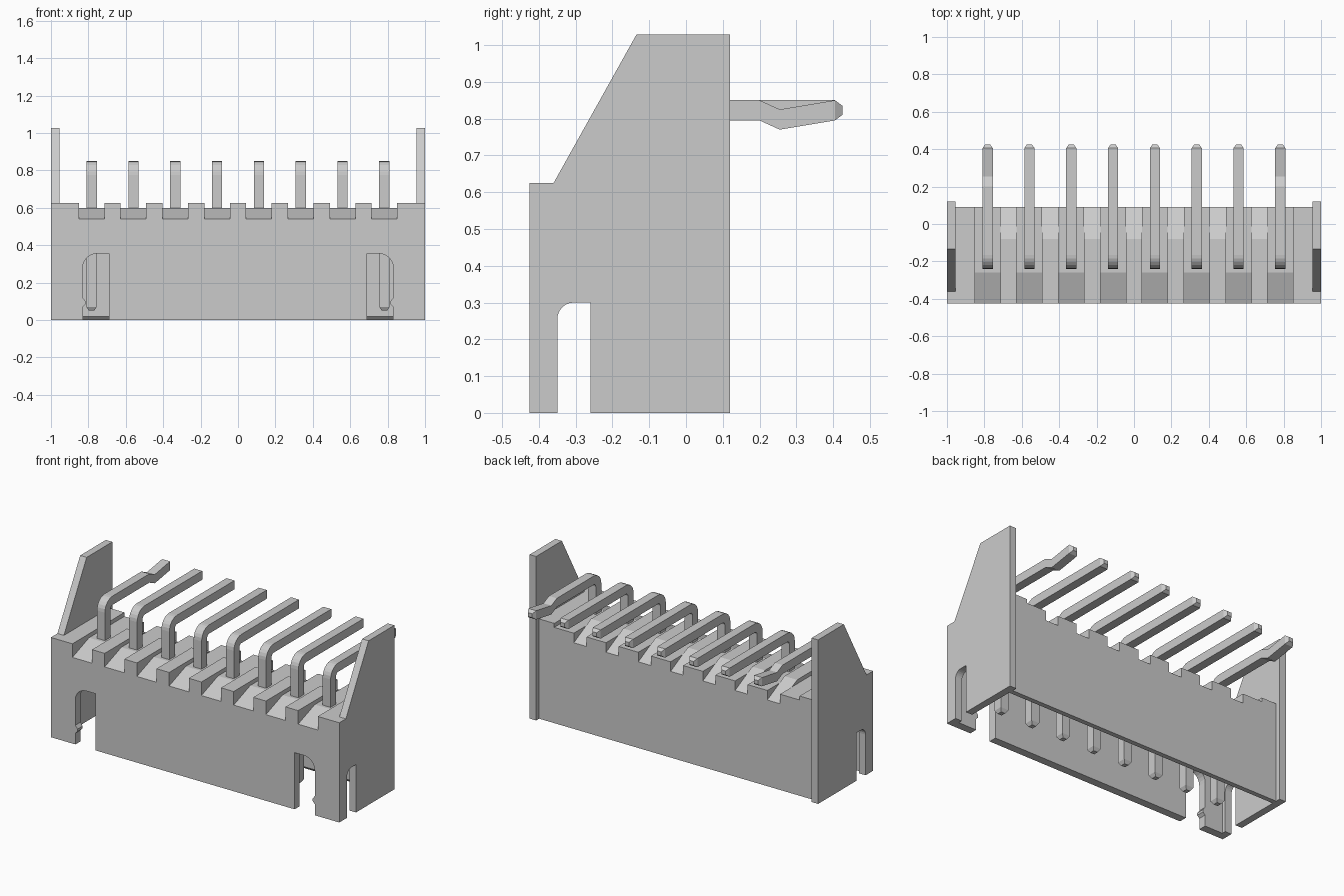
import bpy, bmesh
from math import sin, cos, pi
from mathutils import Vector

if "Cube" in bpy.data.objects:
    bpy.data.objects.remove(bpy.data.objects["Cube"])

def extrude(name, pts, axis, a, b):
    """Prism from a 2D profile: axis 'x' takes (y, z) points, axis 'y' takes (x, z)."""
    def put(p, t):
        return (t, p[0], p[1]) if axis == 'x' else (p[0], t, p[1])
    bm = bmesh.new()
    va = [bm.verts.new(put(p, a)) for p in pts]
    vb = [bm.verts.new(put(p, b)) for p in pts]
    bm.faces.new(va)
    bm.faces.new(vb)
    n = len(pts)
    for i in range(n):
        j = (i + 1) % n
        bm.faces.new((va[i], va[j], vb[j], vb[i]))
    return finish(name, bm)

def finish(name, bm):
    bmesh.ops.recalc_face_normals(bm, faces=bm.faces)
    me = bpy.data.meshes.new(name)
    bm.to_mesh(me)
    bm.free()
    ob = bpy.data.objects.new(name, me)
    bpy.context.collection.objects.link(ob)
    return ob

def arc(cx, cz, r, a0, a1, n=6):
    return [(cx + r * cos(a0 + (a1 - a0) * i / n), cz + r * sin(a0 + (a1 - a0) * i / n))
            for i in range(n + 1)]

FRONT, BACK, ROOF, TOP = -0.425, 0.09, 0.42, 0.625
PITCH, HALF = 0.2236, 0.068
PINS = [(i - 3.5) * PITCH for i in range(8)]

# end walls with raised wings and a round-cornered slot
wing = [(FRONT, 0), (FRONT, TOP), (-0.36, TOP), (-0.135, 1.028), (0.12, 1.028), (0.12, 0),
        (-0.26, 0), (-0.26, 0.30)] + arc(-0.305, 0.255, 0.045, pi / 2, pi) + [(-0.35, 0)]
for s, side in ((-1, 'left'), (1, 'right')):
    extrude(side + '_end_wall', wing, 'x', s * 0.955, s)

# front wall with two slots, each with a small catch on its outer edge
right = [(0.69, 0), (0.69, 0.355)] + arc(0.755, 0.28, 0.075, pi / 2, 0) + \
        [(0.83, 0.12), (0.815, 0.10), (0.815, 0.085), (0.83, 0.07), (0.83, 0), (0.955, 0), (0.955, ROOF)]
left = [(-x, z) for x, z in reversed(right)]
extrude('front_wall', right + left, 'y', FRONT, FRONT + 0.05)

# back wall with a chamfered inner lip
extrude('back_wall', [(0.04, ROOF), (BACK, ROOF), (BACK, 0), (0.06, 0), (0.04, 0.02)],
        'x', -0.955, 0.955)

# roof: pin channels sloping to the front, dividers sloping to the back
channel = [(FRONT, ROOF), (FRONT, 0.54), (-0.26, 0.60), (BACK, 0.60), (BACK, ROOF)]
divider = [(FRONT, ROOF), (FRONT, TOP), (-0.08, TOP), (BACK, 0.54), (BACK, ROOF)]
shoulder = [(FRONT, ROOF), (FRONT, TOP), (BACK, TOP), (BACK, ROOF)]
for x in PINS:
    extrude('pin_channel', channel, 'x', x - HALF, x + HALF)
for x in PINS[:-1]:
    extrude('divider', divider, 'x', x + HALF, x + PITCH - HALF)
for s in (-1, 1):
    extrude('shoulder', shoulder, 'x', s * (PINS[-1] + HALF), s * 0.955)

def pin(name, x, kinked):
    """Square wire swept along bottom/top pairs of (y, z) points, tapered at both ends."""
    w = 0.0275
    rings = [((-0.2275, 0.05), (-0.1975, 0.05), 0.014),
             ((-0.24, 0.07), (-0.185, 0.07), w)]
    # rounded right-angle bend
    for i in range(7):
        a = pi - i * pi / 12
        rings.append(((-0.165 + 0.075 * cos(a), 0.775 + 0.075 * sin(a)),
                      (-0.165 + 0.02 * cos(a), 0.775 + 0.02 * sin(a)), w))
    if kinked:
        rings += [((0.20, 0.85), (0.20, 0.795), w), ((0.255, 0.825), (0.255, 0.77), w)]
    rings += [((0.405, 0.85), (0.405, 0.795), w), ((0.425, 0.835), (0.425, 0.81), 0.014)]
    bm = bmesh.new()
    loops = [[bm.verts.new((x + sx * hw, *p)) for sx, p in ((-1, o), (1, o), (1, i), (-1, i))]
             for o, i, hw in rings]
    for A, B in zip(loops, loops[1:]):
        for k in range(4):
            bm.faces.new((A[k], A[(k + 1) % 4], B[(k + 1) % 4], B[k]))
    bm.faces.new(loops[0])
    bm.faces.new(loops[-1])
    return finish(name, bm)

# bent contact pins, the outer two kinked
for i, x in enumerate(PINS):
    pin('contact_pin', x, i in (0, 7))
